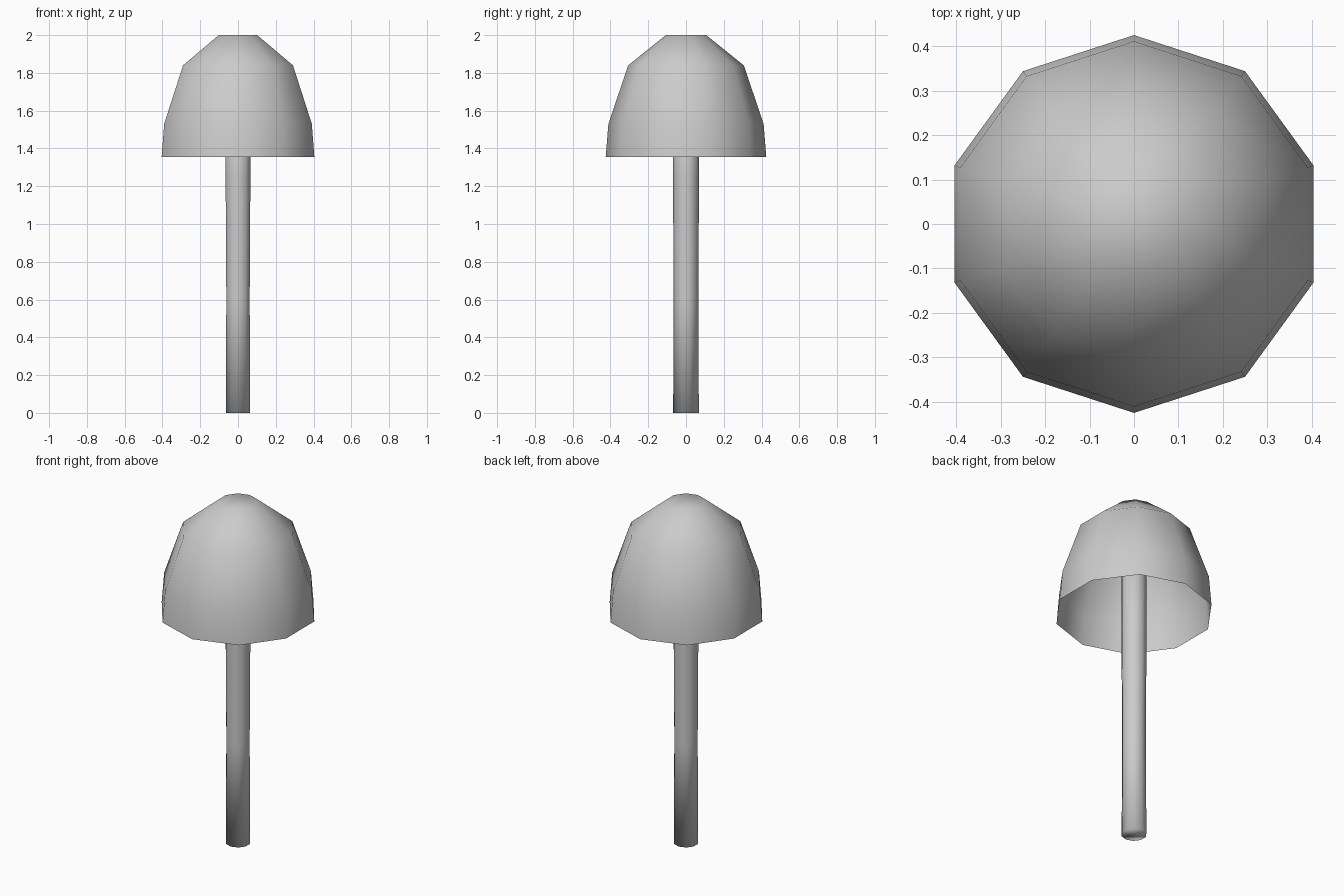
import bpy, bmesh, math

if "Cube" in bpy.data.objects:
    bpy.data.objects.remove(bpy.data.objects["Cube"])

SIDES = 10


def lathe(name, profile, cap_top=False, cap_bottom=False):
    """Spin a (radius, z) profile into a ten-sided surface with a corner on +y."""
    bm = bmesh.new()
    rings = []
    for r, z in profile:
        ring = []
        for i in range(SIDES):
            a = math.pi / 2 + i * math.tau / SIDES
            ring.append(bm.verts.new((r * math.cos(a), r * math.sin(a), z)))
        rings.append(ring)
    for low, high in zip(rings, rings[1:]):
        for i in range(SIDES):
            j = (i + 1) % SIDES
            bm.faces.new((low[i], low[j], high[j], high[i]))
    if cap_top:
        bm.faces.new(rings[-1])
    if cap_bottom:
        bm.faces.new(rings[0][::-1])
    mesh = bpy.data.meshes.new(name)
    bm.to_mesh(mesh)
    bm.free()
    obj = bpy.data.objects.new(name, mesh)
    bpy.context.collection.objects.link(obj)
    for p in mesh.polygons:
        p.use_smooth = True
    return obj


# Hollow bell-shaped cap, open underneath
lathe("mushroom_cap",
      [(0.425, 1.355), (0.411, 1.53), (0.306, 1.84), (0.107, 2.0)],
      cap_top=True)

# Slender stem running up inside the cap
lathe("mushroom_stem",
      [(0.068, 0.0), (0.065, 0.6), (0.069, 1.25), (0.069, 1.9)],
      cap_top=True, cap_bottom=True)
